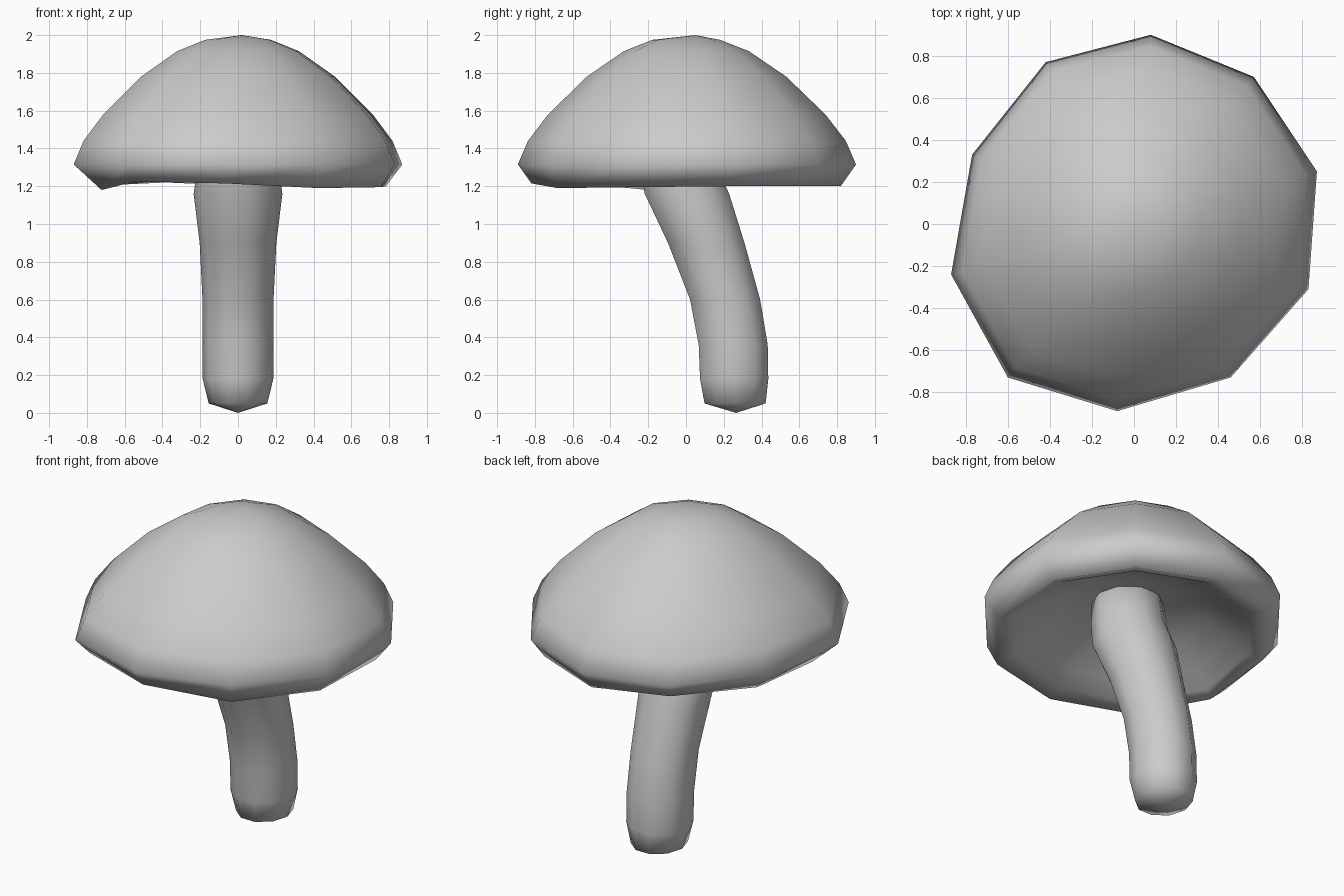
import bpy, bmesh, math

if "Cube" in bpy.data.objects:
    bpy.data.objects.remove(bpy.data.objects["Cube"])


def loft(name, rings, start, end):
    """Skin a list of rings (equal point counts), closed by a tip at each end."""
    bm = bmesh.new()
    loops = [[bm.verts.new(p) for p in ring] for ring in rings]
    n = len(loops[0])
    for a, b in zip(loops, loops[1:]):
        for i in range(n):
            j = (i + 1) % n
            bm.faces.new((a[i], a[j], b[j], b[i]))
    for tip, loop in ((start, loops[0]), (end, loops[-1])):
        v = bm.verts.new(tip)
        for i in range(n):
            bm.faces.new((v, loop[i], loop[(i + 1) % n]))
    bmesh.ops.recalc_face_normals(bm, faces=bm.faces)
    mesh = bpy.data.meshes.new(name)
    bm.to_mesh(mesh)
    bm.free()
    mesh.shade_smooth()
    obj = bpy.data.objects.new(name, mesh)
    bpy.context.collection.objects.link(obj)
    return obj


# Cap: ten-sided uneven outline, scaled along a domed, hollow profile
outline = [(0.08, 0.90), (-0.42, 0.77), (-0.77, 0.33), (-0.87, -0.24),
           (-0.60, -0.73), (-0.08, -0.89), (0.46, -0.73), (0.83, -0.31),
           (0.87, 0.25), (0.57, 0.70)]
lip_z = [1.20, 1.22, 1.205, 1.18, 1.225, 1.215, 1.19, 1.195, 1.20, 1.20]
lip_scale = [0.91, 0.91, 0.90, 0.83, 0.91, 0.92, 0.93, 0.91, 0.90, 0.91]
dome = [(1.0, 1.315), (0.94, 1.44), (0.82, 1.58), (0.59, 1.78),
        (0.37, 1.915), (0.20, 1.975)]
hollow = [(0.27, 1.46), (0.50, 1.40), (0.68, 1.30), (0.80, 1.235)]


def cap_ring(s, z):
    return [(x * s, y * s, z) for x, y in outline]


lip = [(x * s, y * s, z) for (x, y), z, s in zip(outline, lip_z, lip_scale)]
cap_rings = [cap_ring(*p) for p in hollow] + [lip] + [cap_ring(*p) for p in dome]
loft("mushroom_cap", cap_rings, (0, -0.05, 1.48), (0.02, 0.05, 2.0))

# Stem: bent tube with rounded foot; rows are height, centre y, x radius, y radius
sections = [(0.05, 0.26, 0.155, 0.17), (0.18, 0.255, 0.187, 0.19),
            (0.36, 0.25, 0.187, 0.192), (0.60, 0.207, 0.188, 0.195),
            (0.90, 0.107, 0.203, 0.213), (1.16, 0.005, 0.235, 0.235),
            (1.30, -0.04, 0.215, 0.215), (1.50, -0.06, 0.20, 0.20)]
SIDES = 10
stem_rings = [[(rx * math.cos(2 * math.pi * i / SIDES),
                cy + ry * math.sin(2 * math.pi * i / SIDES), z)
               for i in range(SIDES)] for z, cy, rx, ry in sections]
loft("mushroom_stem", stem_rings, (0, 0.265, 0), (0, -0.06, 1.53))
